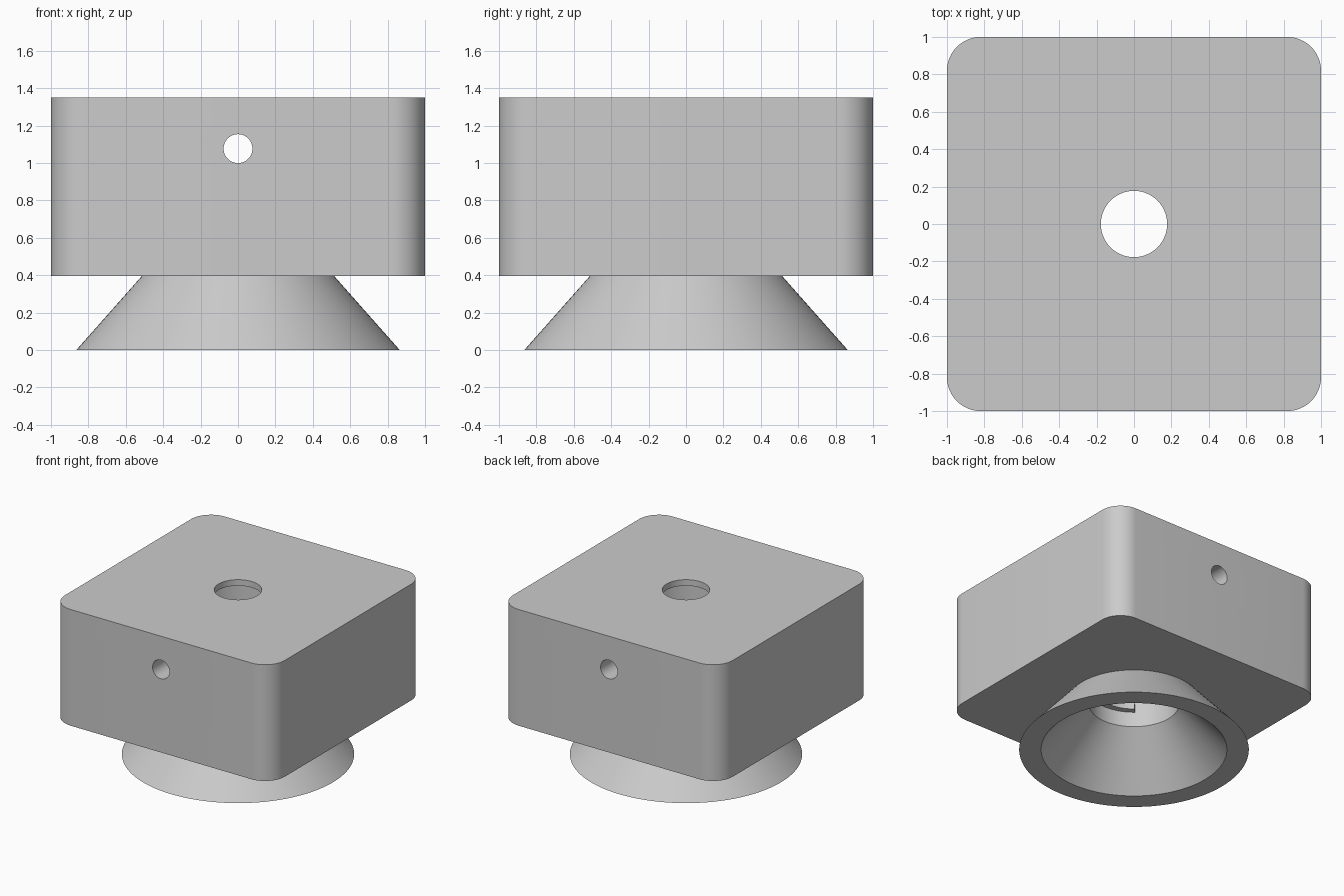
import bpy, bmesh, math
from mathutils import Matrix

if "Cube" in bpy.data.objects:
    bpy.data.objects.remove(bpy.data.objects["Cube"], do_unlink=True)

grey = bpy.data.materials.new("plain grey")
grey.use_nodes = True
grey.diffuse_color = (0.6, 0.6, 0.6, 1)
grey.node_tree.nodes["Principled BSDF"].inputs["Base Color"].default_value = grey.diffuse_color

BASE, TOP = 0.395, 1.35      # block underside and top
BORE, CEILING = 0.34, 1.30   # inner bore radius and the height where it ends


def make_object(name, bm):
    bmesh.ops.recalc_face_normals(bm, faces=bm.faces)
    mesh = bpy.data.meshes.new(name)
    bm.to_mesh(mesh)
    bm.free()
    mesh.materials.append(grey)
    obj = bpy.data.objects.new(name, mesh)
    bpy.context.collection.objects.link(obj)
    return obj


def smooth(obj):
    bpy.ops.object.select_all(action='DESELECT')
    obj.select_set(True)
    bpy.context.view_layer.objects.active = obj
    bpy.ops.object.shade_smooth_by_angle(angle=math.radians(30))


def lathe(name, profile, start=0, sweep=360, steps=96, closed=True):
    """Spin a radius/height profile round the vertical axis."""
    bm = bmesh.new()
    verts = [bm.verts.new((r, 0, z)) for r, z in profile]
    pairs = list(zip(verts, verts[1:] + verts[:1] if closed else verts[1:]))
    edges = [bm.edges.new(p) for p in pairs]
    bm.transform(Matrix.Rotation(math.radians(start), 4, 'Z'))
    full = sweep == 360
    if not full:
        bm.faces.new(verts)
    result = bmesh.ops.spin(bm, geom=verts + edges, axis=(0, 0, 1), cent=(0, 0, 0),
                            angle=math.radians(sweep), steps=steps)
    if full:
        bmesh.ops.remove_doubles(bm, verts=bm.verts, dist=0.0001)
    else:
        ends = [v for v in result["geom_last"] if isinstance(v, bmesh.types.BMVert)]
        bm.faces.new(ends)
    return make_object(name, bm)


def cylinder(name, radius, length, matrix):
    bm = bmesh.new()
    bmesh.ops.create_cone(bm, cap_ends=True, segments=96, radius1=radius,
                          radius2=radius, depth=length, matrix=matrix)
    return make_object(name, bm)


# Block with rounded upright corners
bm = bmesh.new()
bmesh.ops.create_cube(bm, size=1, matrix=Matrix.Translation((0, 0, (BASE + TOP) / 2))
                      @ Matrix.Diagonal((2, 2, TOP - BASE, 1)))
upright = [e for e in bm.edges if abs(e.verts[0].co.z - e.verts[1].co.z) > 0.1]
bmesh.ops.bevel(bm, geom=upright, offset=0.18, segments=12, profile=0.5, affect='EDGES')
block = make_object("block", bm)

# Bore, top opening and cross hole
cutters = [
    cylinder("bore_cutter", BORE, CEILING - 0.2, Matrix.Translation((0, 0, (CEILING + 0.2) / 2))),
    cylinder("top_cutter", 0.177, 1, Matrix.Translation((0, 0, TOP))),
    cylinder("cross_cutter", 0.077, 3, Matrix.Translation((0, 0, 1.077))
             @ Matrix.Rotation(math.pi / 2, 4, 'X')),
]
bpy.context.view_layer.objects.active = block
for cutter in cutters:
    mod = block.modifiers.new(cutter.name, 'BOOLEAN')
    mod.operation, mod.solver, mod.object = 'DIFFERENCE', 'EXACT', cutter
    bpy.ops.object.modifier_apply(modifier=mod.name)
    bpy.data.objects.remove(cutter, do_unlink=True)
smooth(block)

# Flared foot, open inside as a funnel
foot = lathe("flared_foot", [(BORE, BASE), (0.7, 0), (0.865, 0), (0.515, BASE)], closed=True)
smooth(foot)

# Narrow ledge on the front wall of the bore
ledge = lathe("bore_ledge", [(0.29, 0.52), (BORE, 0.52), (BORE, 0.58), (0.29, 0.58)],
              start=-131, sweep=82, steps=24)
smooth(ledge)
